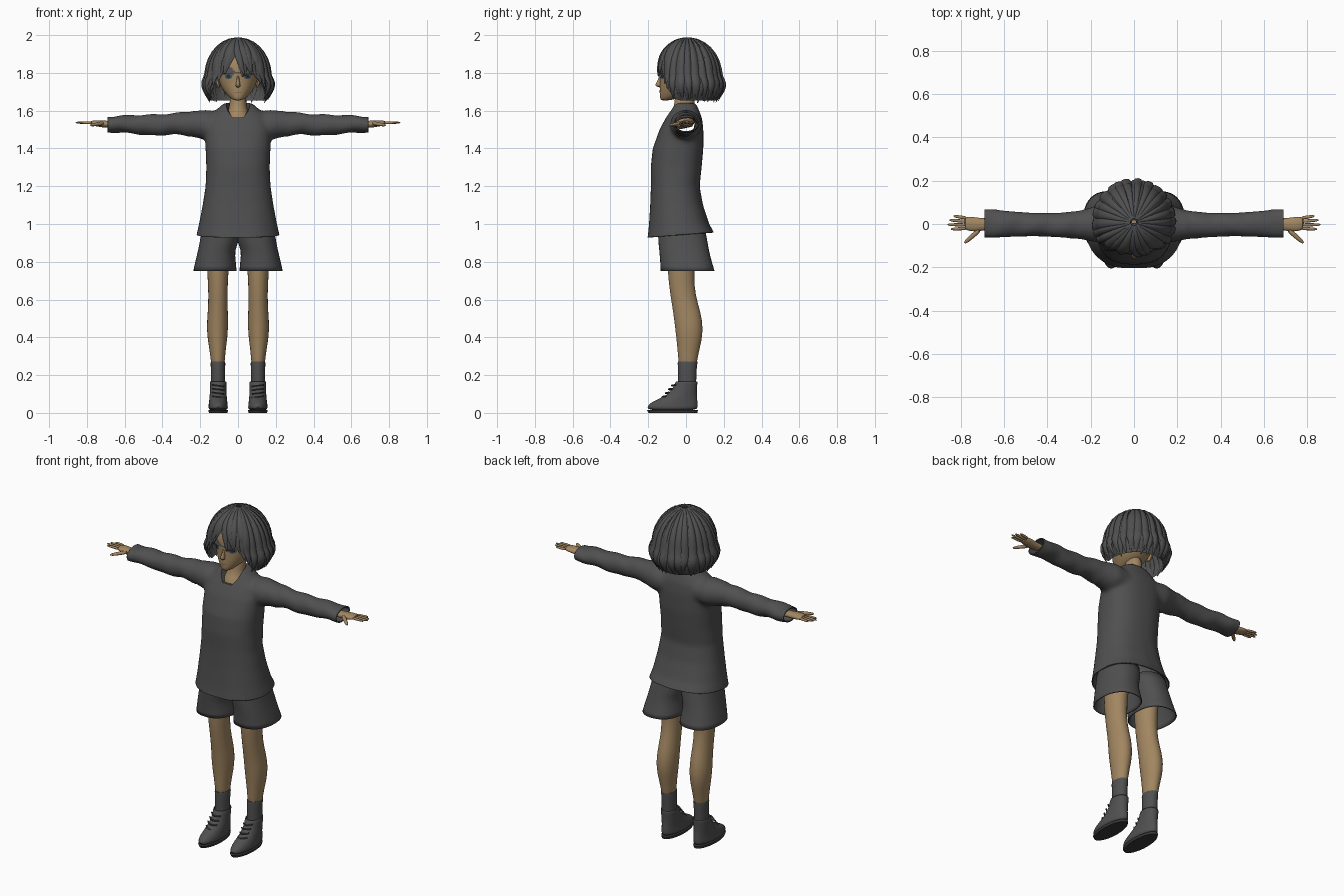
import bpy, bmesh, math, random
from math import sin, cos, pi, radians
from mathutils import Vector
from mathutils.bvhtree import BVHTree

random.seed(4)
if "Cube" in bpy.data.objects:
    bpy.data.objects.remove(bpy.data.objects["Cube"], do_unlink=True)


def material(name, r, g, b):
    m = bpy.data.materials.new(name)
    m.use_nodes = True
    m.diffuse_color = (r, g, b, 1)
    m.node_tree.nodes["Principled BSDF"].inputs["Base Color"].default_value = (r, g, b, 1)
    return m


CLOTH = material("charcoal cloth", .08, .08, .08)
HAIR = material("charcoal hair", .08, .08, .082)
SKIN = material("tan skin", .36, .24, .12)
SOLE = material("dark sole", .04, .04, .04)
IRIS = material("slate blue iris", .06, .1, .14)
LINE = material("dark lash", .03, .025, .025)
LIP = material("brown lip", .2, .11, .06)


def finish(name, bm, mat, subsurf=0, mirror=False, angle=50):
    """Turn a bmesh into a smooth shaded object."""
    bmesh.ops.recalc_face_normals(bm, faces=bm.faces)
    me = bpy.data.meshes.new(name)
    bm.to_mesh(me)
    bm.free()
    me.materials.append(mat)
    me.shade_smooth()
    me.set_sharp_from_angle(angle=radians(angle))
    ob = bpy.data.objects.new(name, me)
    bpy.context.scene.collection.objects.link(ob)
    if mirror:
        ob.modifiers.new("Mirror", "MIRROR").use_mirror_merge = False
    if subsurf:
        mod = ob.modifiers.new("Subdivision", "SUBSURF")
        mod.levels = mod.render_levels = subsurf
    return ob


def skin_rings(bm, rings, caps=True):
    """Bridge lists of points into a tube."""
    loops = [[bm.verts.new(p) for p in ring] for ring in rings]
    n = len(loops[0])
    for a, b in zip(loops, loops[1:]):
        for i in range(n):
            bm.faces.new((a[i], a[(i + 1) % n], b[(i + 1) % n], b[i]))
    if caps:
        bm.faces.new(loops[0])
        bm.faces.new(loops[-1])


def loft(bm, rows, axis="z", sides=20, power=2.0, caps=True, flip=1):
    """Rows are (position, centre, half width, front y, back y)."""
    rings = []
    for t, u, ru, front, back in rows:
        ring = []
        for i in range(sides):
            a = 2 * pi * i / sides
            c, s = [math.copysign(abs(f) ** (2 / power), f) for f in (cos(a), sin(a))]
            w, y = u + ru * c, (front + back) / 2 + (back - front) / 2 * s
            ring.append((w * flip, y, t) if axis == "z" else (t * flip, y, w))
        rings.append(ring)
    skin_rings(bm, rings, caps)


def tube(bm, pts, widths, depths, outs, sides=8):
    """Flattened tube along points, its thin side facing outs."""
    rings = []
    for i, p in enumerate(pts):
        tan = (pts[min(i + 1, len(pts) - 1)] - pts[max(i - 1, 0)]).normalized()
        side = tan.cross(outs[i]).normalized()
        nrm = side.cross(tan)
        rings.append([p + side * widths[i] * cos(2 * pi * k / sides)
                      + nrm * depths[i] * sin(2 * pi * k / sides) for k in range(sides)])
    skin_rings(bm, rings)


# Shirt: torso and sleeves fused, then opened at neck, hem and cuffs
bm = bmesh.new()
loft(bm, [(.88, 0, .228, -.212, .172), (.95, 0, .217, -.202, .15), (1.0, 0, .205, -.197, .122),
          (1.1, 0, .187, -.19, .09), (1.2, 0, .172, -.186, .072), (1.3, 0, .168, -.187, .083),
          (1.4, 0, .172, -.176, .092), (1.5, 0, .175, -.14, .092), (1.56, 0, .16, -.108, .085),
          (1.6, 0, .12, -.085, .07), (1.64, 0, .075, -.07, .052)], sides=40, power=2.4)
sleeve = [(.08, 1.52, .07, -.08, .08), (.17, 1.525, .08, -.085, .085), (.25, 1.53, .067, -.07, .062),
          (.35, 1.53, .056, -.062, .052), (.46, 1.522, .058, -.057, .052), (.55, 1.528, .05, -.06, .058),
          (.64, 1.528, .045, -.065, .068), (.73, 1.526, .038, -.067, .072)]
for s in (1, -1):
    loft(bm, sleeve, "x", 24, flip=s)
shirt = finish("shirt", bm, CLOTH)
bm = bmesh.new()
loft(bm, [(1.565, 0, .03, -.2, .0), (1.6, 0, .055, -.2, .03), (1.7, 0, .085, -.2, .06)], sides=32)
cutter = finish("neck_cutter", bm, CLOTH)
cutter.hide_render = True
cutter.hide_set(True)
mod = shirt.modifiers.new("Fuse", "REMESH")
mod.mode, mod.voxel_size, mod.use_smooth_shade = "VOXEL", .011, True
mod = shirt.modifiers.new("Soften", "SMOOTH")
mod.factor, mod.iterations = .5, 8
mod = shirt.modifiers.new("Neck", "BOOLEAN")
mod.object, mod.operation = cutter, "DIFFERENCE"
graph = bpy.context.evaluated_depsgraph_get()
bm = bmesh.new()
bm.from_mesh(bpy.data.meshes.new_from_object(shirt.evaluated_get(graph)))
for co, no in (((0, 0, .945), (0, -.08, 1)), ((.69, 0, 0), (-1, 0, 0)), ((-.69, 0, 0), (1, 0, 0))):
    bmesh.ops.bisect_plane(bm, geom=bm.verts[:] + bm.edges[:] + bm.faces[:],
                           plane_co=co, plane_no=no, clear_inner=True)
for v in bm.verts:  # soft cloth folds near the hem and elbows
    if v.co.z < 1.3:
        a = math.atan2(v.co.x, -v.co.y)
        k = .022 * (1.3 - v.co.z) * sin(7 * a + 5 * v.co.z)
        v.co.x *= 1 + k
        v.co.y *= 1 + k
    elif abs(v.co.x) > .25:
        v.co.z += .003 * sin(45 * abs(v.co.x) + 25 * v.co.y)
bpy.data.objects.remove(shirt, do_unlink=True)
shirt = finish("shirt", bm, CLOTH)
shirt.modifiers.new("Thickness", "SOLIDIFY").thickness = .006

# Shorts
bm = bmesh.new()
loft(bm, [(.752, .122, .115, -.135, .152), (.8, .119, .108, -.137, .137), (.86, .115, .097, -.142, .122),
          (.9, .1, .104, -.147, .116), (.98, .09, .1, -.15, .1)], sides=28, power=2.3, caps=False)
shorts = finish("shorts", bm, CLOTH, 1, True)
shorts.modifiers.new("Thickness", "SOLIDIFY").thickness = .006

# Legs and socks
bm = bmesh.new()
loft(bm, [(.92, .105, .07, -.1, .07), (.75, .107, .056, -.1, .038), (.62, .106, .05, -.083, .05),
          (.53, .107, .054, -.068, .08), (.45, .109, .058, -.058, .091), (.38, .109, .051, -.05, .084),
          (.3, .107, .038, -.042, .062), (.2, .106, .033, -.036, .05)])
finish("legs", bm, SKIN, 1, True)
bm = bmesh.new()
loft(bm, [(.272, .106, .037, -.043, .06), (.262, .106, .039, -.044, .06), (.22, .106, .037, -.042, .055),
          (.1, .106, .038, -.042, .053)])
finish("socks", bm, CLOTH, 0, True)

# Shoes, soles and laces
bm = bmesh.new()
loft(bm, [(.012, .105, .05, -.2, .058), (.03, .105, .052, -.207, .062), (.05, .105, .05, -.195, .062),
          (.07, .105, .047, -.155, .06), (.095, .105, .045, -.1, .057), (.13, .105, .043, -.068, .058),
          (.165, .105, .045, -.056, .062), (.17, .105, .041, -.05, .057), (.14, .105, .035, -.04, .05)], sides=28)
finish("shoes", bm, CLOTH, 1, True)
bm = bmesh.new()
loft(bm, [(0, .105, .049, -.198, .06), (.014, .105, .052, -.206, .063)], sides=28)
finish("soles", bm, SOLE, 0, True)
bm = bmesh.new()
for i in range(4):
    z, y = .085 + .02 * i, -.122 + .017 * i
    pts = [Vector((.105 + .03 * k, y + .02 * k * k - .004, z + .004 * k)) for k in (-1, -.5, 0, .5, 1)]
    tube(bm, pts, [.004] * 5, [.004] * 5, [Vector((0, -1, .5))] * 5, 6)
finish("laces", bm, CLOTH, 0, True)

# Hands
bm = bmesh.new()
loft(bm, [(.64, 1.527, .02, -.03, .028), (.69, 1.528, .018, -.028, .026), (.72, 1.53, .019, -.036, .03),
          (.75, 1.533, .016, -.034, .034), (.785, 1.535, .012, -.028, .034)], "x", 16)
UP = Vector((0, 0, 1))
fingers = [((.77, .027), (.832, .037)), ((.77, .012), (.852, .018)), ((.77, -.004), (.86, -.003)),
           ((.77, -.02), (.845, -.024)), ((.71, -.025), (.782, -.088))]
for i, (a, b) in enumerate(fingers):
    start, end = Vector((*a, 1.535)), Vector((*b, 1.537 if i < 4 else 1.522))
    r = .0085 if i < 4 else .012
    tube(bm, [start.lerp(end, k) for k in (0, .4, .8, .95, 1)],
         [r, r, r * .85, r * .6, r * .2], [r, r * .9, r * .75, r * .5, r * .2], [UP] * 5)
finish("hands", bm, SKIN, 1, True)

# Neck with upper chest
bm = bmesh.new()
loft(bm, [(1.5, 0, .08, -.11, .05), (1.57, 0, .068, -.097, .045), (1.6, 0, .052, -.075, .045),
          (1.63, 0, .044, -.06, .045), (1.72, 0, .043, -.06, .05)])
finish("neck", bm, SKIN, 1)

# Head with nose and ears
bm = bmesh.new()
loft(bm, [(1.654, 0, .016, -.128, -.095), (1.66, 0, .033, -.137, -.06), (1.685, 0, .062, -.14, .03),
          (1.72, 0, .088, -.14, .075), (1.76, 0, .103, -.138, .105), (1.8, 0, .112, -.142, .125),
          (1.86, 0, .116, -.142, .13), (1.92, 0, .095, -.11, .11), (1.96, 0, .04, -.05, .05)], sides=28)
head_tree_source = finish("head", bm, SKIN, 1)
bm = bmesh.new()
loft(bm, [(1.722, 0, .006, -.142, -.12), (1.73, 0, .014, -.16, -.12), (1.738, 0, .012, -.165, -.12),
          (1.76, 0, .008, -.15, -.12), (1.79, 0, .006, -.141, -.12)], sides=12)
finish("nose", bm, SKIN, 1)
bm = bmesh.new()
loft(bm, [(1.72, .1, .006, -.01, .01), (1.75, .108, .012, -.015, .025), (1.79, .112, .012, -.015, .03)], sides=10)
finish("ears", bm, SKIN, 1, True)

# Painted face: thin plates laid on the head
tree = BVHTree.FromObject(head_tree_source, bpy.context.evaluated_depsgraph_get())


def plate(name, x, z, w, h, mat, lift, bend=0.0, mirror=True):
    bm = bmesh.new()
    rows = []
    for i in range(13):
        u = -1 + i / 6
        half = h * math.sqrt(max(1 - u * u, .02))
        row = []
        for v in (-1, 0, 1):
            px, pz = x + w * u, z + half * v + bend * (1 - u * u)
            hit = tree.ray_cast(Vector((px, -1, pz)), Vector((0, 1, 0)))[0]
            row.append(bm.verts.new((px, hit.y - lift, pz)))
        rows.append(row)
    for a, b in zip(rows, rows[1:]):
        for k in range(2):
            bm.faces.new((a[k], b[k], b[k + 1], a[k + 1]))
    finish(name, bm, mat, 0, mirror)


plate("irises", .05, 1.782, .02, .015, IRIS, .002)
plate("pupils", .05, 1.782, .009, .01, LINE, .003)
plate("eyelashes", .052, 1.792, .03, .004, LINE, .004, .006)
plate("eyebrows", .052, 1.822, .028, .003, HAIR, .002, .006)
plate("mouth", 0, 1.697, .02, .0022, LIP, .002, -.002, False)


# Hair: inner cap covered by two layers of tapered locks
def hair_point(phi, t, scale=1.0):
    u = 2 * t
    if u < 1:
        r, z = .93 * sin(u * pi / 2), 1.785 + .2 * cos(u * pi / 2)
    else:
        r, z = .93 + .1 * sin(1.25 * pi * (u - 1)), 1.785 - .135 * (u - 1)
    depth = .172 if cos(phi) > 0 else .188
    return Vector((.18 * r * scale * sin(phi), .008 - depth * r * scale * cos(phi), z - .2 * (1 - scale)))


def hair_end(phi):
    k = min(max((abs(phi) - radians(28)) / radians(45), 0), 1)
    return .5 + .48 * k * k * (3 - 2 * k)


bm = bmesh.new()
angles = [2 * pi * i / 48 - pi for i in range(48)]
skin_rings(bm, [[hair_point(a, (.02 + .98 * j / 14) * (hair_end(a) - .04), .94) for a in angles]
                for j in range(15)], caps=False)
finish("hair_cap", bm, HAIR)

bm = bmesh.new()
for layer, count in ((0, 34), (1, 26)):
    for i in range(count):
        phi = 2 * pi * (i + .5 * layer + random.uniform(-.2, .2)) / count - pi
        end = hair_end(phi) * random.uniform(.95, 1.03)
        sweep = random.uniform(-.12, .12) + (.2 * math.copysign(1, phi + .1) if abs(phi) < .7 else 0)
        scale = .97 + .035 * layer
        size = random.uniform(.019, .027)
        pts, outs, wide, deep = [], [], [], []
        for j in range(15):
            f = j / 14
            t = .03 + (end - .03) * f
            p = hair_point(phi + sweep * f * f, t, scale)
            pts.append(p)
            outs.append((p - Vector((0, .008, 1.78 if p.z > 1.78 else p.z))).normalized())
            taper = min(1, .2 + 1.6 * f) * min(1, .12 + 2.6 * (1 - f))
            wide.append(size * taper)
            deep.append(.011 * taper)
        tube(bm, pts, wide, deep, outs)
finish("hair_locks", bm, HAIR, 0, False, 70)
